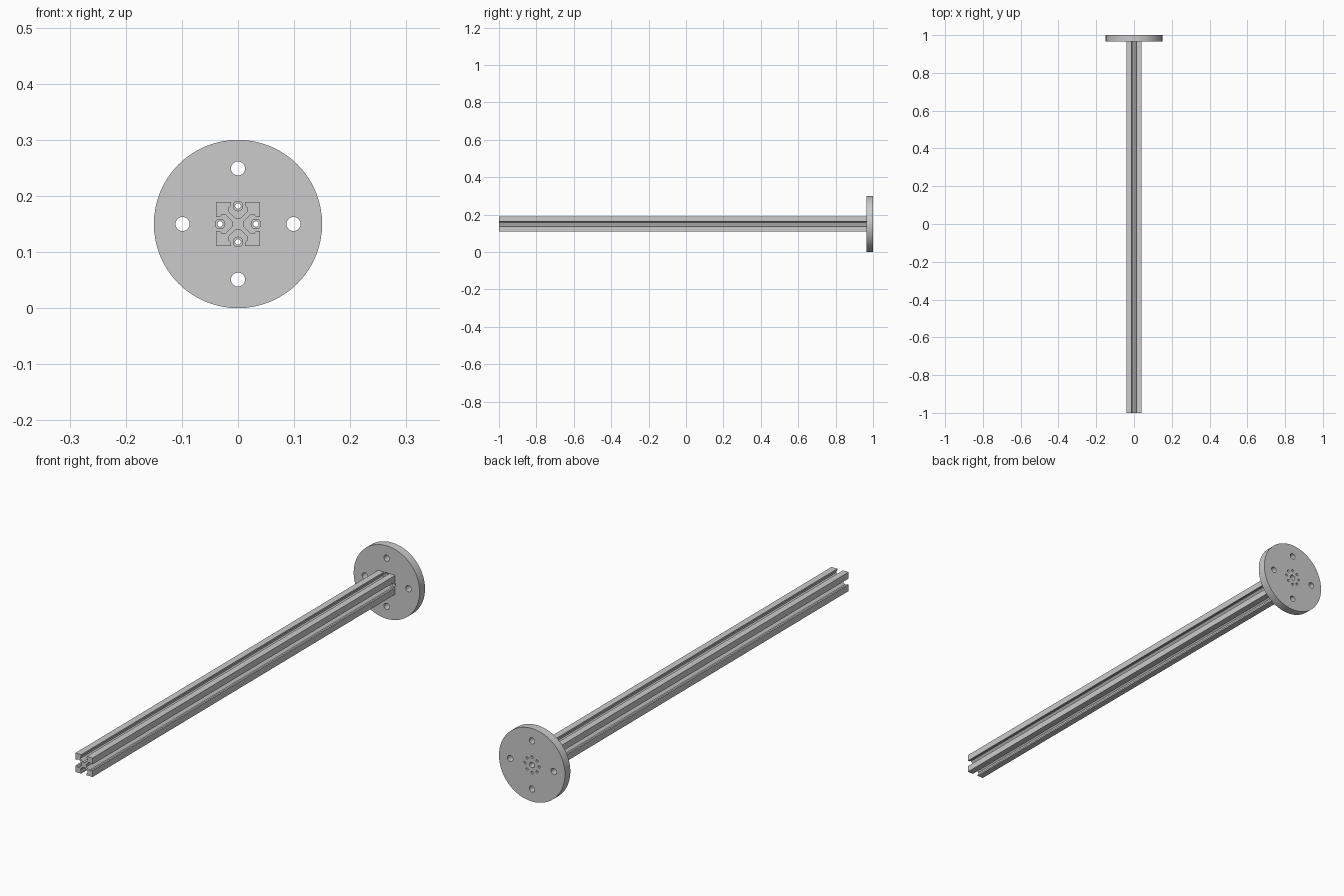
import bpy, bmesh
from math import cos, sin, pi
from mathutils import Matrix

if "Cube" in bpy.data.objects:
    bpy.data.objects.remove(bpy.data.objects["Cube"])

ZC = 0.15        # axis height
FLANGE_Y = 0.965  # front face of the flange


def prism(name, pts, y0, y1):
    """Extrude an (x, z) outline along y."""
    bm = bmesh.new()
    face = bm.faces.new([bm.verts.new((x, y0, z + ZC)) for x, z in pts])
    ext = bmesh.ops.extrude_face_region(bm, geom=[face])
    moved = [v for v in ext["geom"] if isinstance(v, bmesh.types.BMVert)]
    bmesh.ops.translate(bm, verts=moved, vec=(0, y1 - y0, 0))
    bmesh.ops.recalc_face_normals(bm, faces=bm.faces)
    mesh = bpy.data.meshes.new(name)
    bm.to_mesh(mesh)
    bm.free()
    ob = bpy.data.objects.new(name, mesh)
    bpy.context.collection.objects.link(ob)
    return ob


def circle(r, n, cx=0, cz=0):
    return [(cx + r * cos(2 * pi * i / n), cz + r * sin(2 * pi * i / n)) for i in range(n)]


def polar(r, n):
    return [(r * cos(2 * pi * i / n), r * sin(2 * pi * i / n)) for i in range(n)]


# Slotted rail: one side of the profile, turned four times
half_slot = [(0.0125, 0.039), (0.0125, 0.032), (0.0165, 0.029),
             (0.0165, 0.0225), (0.005, 0.011)]
side = [(0.039, 0.039)] + half_slot + [(-x, z) for x, z in reversed(half_slot)]
outline = []
for k in range(4):
    c, s = cos(k * pi / 2), sin(k * pi / 2)
    outline += [(x * c - z * s, x * s + z * c) for x, z in side]
prism("slotted_rail", outline, -1.0, FLANGE_Y)

# Round end flange
flange = prism("end_flange", circle(0.15, 64), FLANGE_Y, 1.0)

# Hole cutters: mounting holes, rail screw holes, counterbores, centre hole
lo, hi = FLANGE_Y - 0.01, 1.01
holes = [(0.0125, x, z, lo, hi) for x, z in polar(0.099, 4)]
holes += [(0.005, x, z, lo, hi) for x, z in polar(0.032, 8)]
holes += [(0.0085, x, z, lo, FLANGE_Y + 0.012) for x, z in polar(0.032, 4)]
holes.append((0.011, 0, 0, lo, hi))
for r, x, z, y0, y1 in holes:
    cutter = prism("hole_cutter", circle(r, 24, x, z), y0, y1)
    mod = flange.modifiers.new("hole", 'BOOLEAN')
    mod.operation = 'DIFFERENCE'
    mod.solver = 'EXACT'
    mod.object = cutter
    cutter.hide_render = True
    cutter.hide_set(True)
